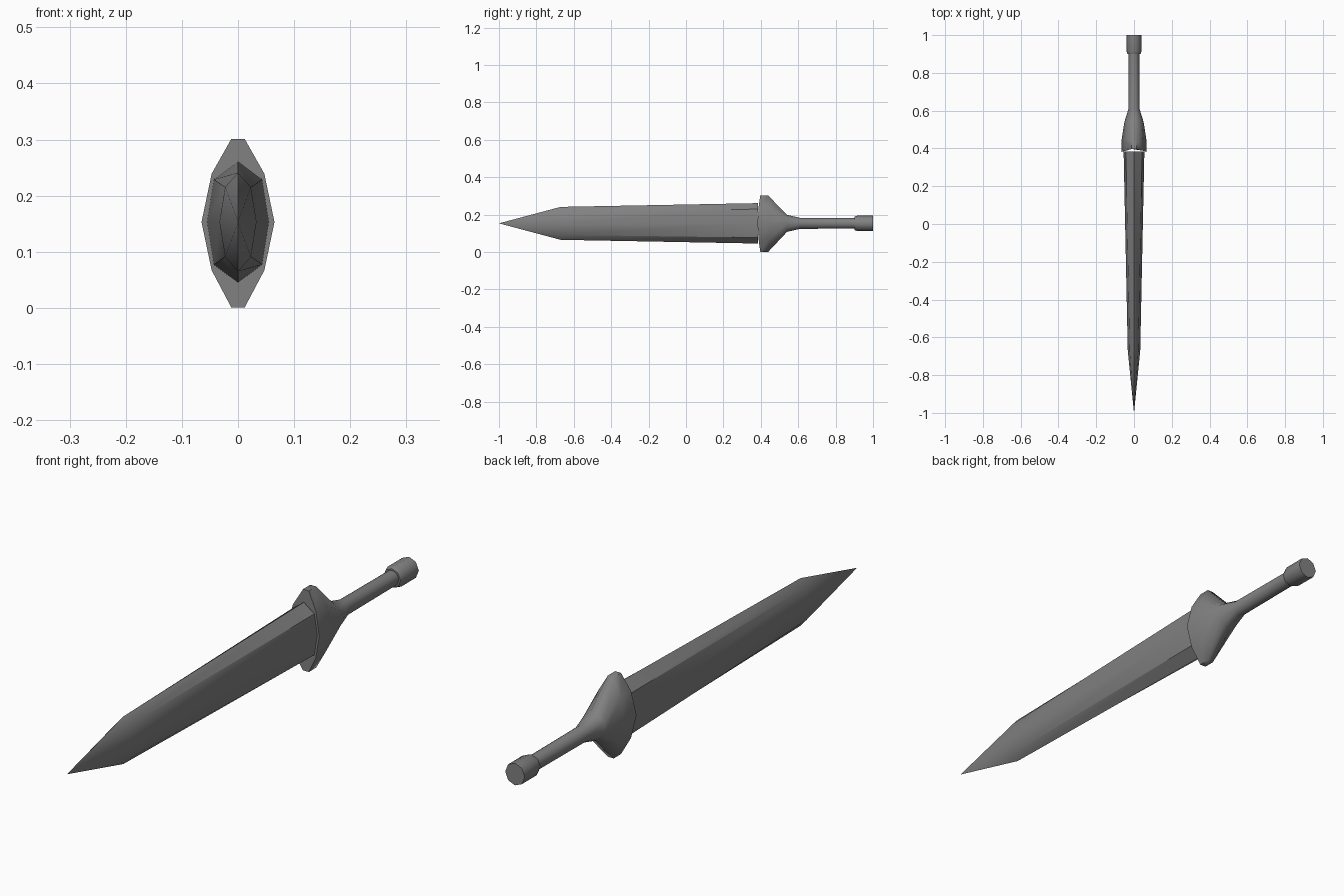
import bpy, bmesh, math

cube = bpy.data.objects.get("Cube")
if cube:
    bpy.data.objects.remove(cube)

MID = 0.153  # height of the dagger's long axis


def material(name, colour):
    m = bpy.data.materials.new(name)
    m.use_nodes = True
    m.diffuse_color = colour
    m.node_tree.nodes["Principled BSDF"].inputs["Base Color"].default_value = colour
    return m


steel = material("grey steel", (0.22, 0.22, 0.22, 1))


def loft(name, rings, tip=None, angle=40):
    """Skin rings of (x, y, height above axis) points, optionally to a tip."""
    bm = bmesh.new()
    loops = [[bm.verts.new((x, y, z + MID)) for x, y, z in r] for r in rings]
    n = len(loops[0])
    for a, b in zip(loops, loops[1:]):
        for i in range(n):
            j = (i + 1) % n
            bm.faces.new((a[i], a[j], b[j], b[i]))
    if tip is None:
        bm.faces.new(loops[0])
    else:
        point = bm.verts.new((0, tip, MID))
        for i in range(n):
            bm.faces.new((loops[0][i], loops[0][(i + 1) % n], point))
    bm.faces.new(loops[-1])
    bmesh.ops.recalc_face_normals(bm, faces=bm.faces)
    mesh = bpy.data.meshes.new(name)
    bm.to_mesh(mesh)
    bm.free()
    mesh.materials.append(steel)
    obj = bpy.data.objects.new(name, mesh)
    bpy.context.collection.objects.link(obj)
    bpy.ops.object.select_all(action="DESELECT")
    obj.select_set(True)
    bpy.context.view_layer.objects.active = obj
    bpy.ops.object.shade_smooth_by_angle(angle=math.radians(angle))
    return obj


def circle(n, rx, rz, y, turn=0.0):
    angles = [math.tau * (i + turn) / n for i in range(n)]
    return [(rx * math.cos(a), y, rz * math.sin(a)) for a in angles]


def blade_ring(y, width, shoulder, shoulder_height, edge):
    right = [(width, y, 0), (shoulder, y, shoulder_height), (0, y, edge)]
    left = [(-shoulder, y, shoulder_height), (-width, y, 0)]
    low = [(-shoulder, y, -shoulder_height), (0, y, -edge), (shoulder, y, -shoulder_height)]
    return right + left + low


def guard_ring(y, lean):
    """Ten-sided pointed oval whose ends lean along the axis."""
    half = [(0.065, y, 0), (0.047, y + lean * 0.4, 0.086), (0.012, y + lean, 0.148)]
    left = [(-x, v, z) for x, v, z in half[::-1]]
    low = [(-0.047, y + lean * 0.4, -0.086), (-0.012, y + lean, -0.152),
           (0.012, y + lean, -0.152), (0.047, y + lean * 0.4, -0.086)]
    return half + left + low


# Blade: lens section tapering to a point
loft("blade", [blade_ring(-0.67, 0.033, 0.023, 0.062, 0.088),
               blade_ring(0.385, 0.055, 0.043, 0.076, 0.108)], tip=-1.0, angle=35)

# Guard flowing back into the grip
loft("guard_and_grip", [guard_ring(0.382, 0.015), guard_ring(0.45, -0.01),
                        circle(10, 0.051, 0.048, 0.54),
                        circle(10, 0.029, 0.031, 0.61),
                        circle(10, 0.028, 0.029, 0.92)], angle=50)

# Pommel with a small chamfer at the front
loft("pommel", [circle(8, 0.035, 0.035, 0.9), circle(8, 0.04, 0.041, 0.915),
                circle(8, 0.04, 0.041, 1.0)], angle=50)
